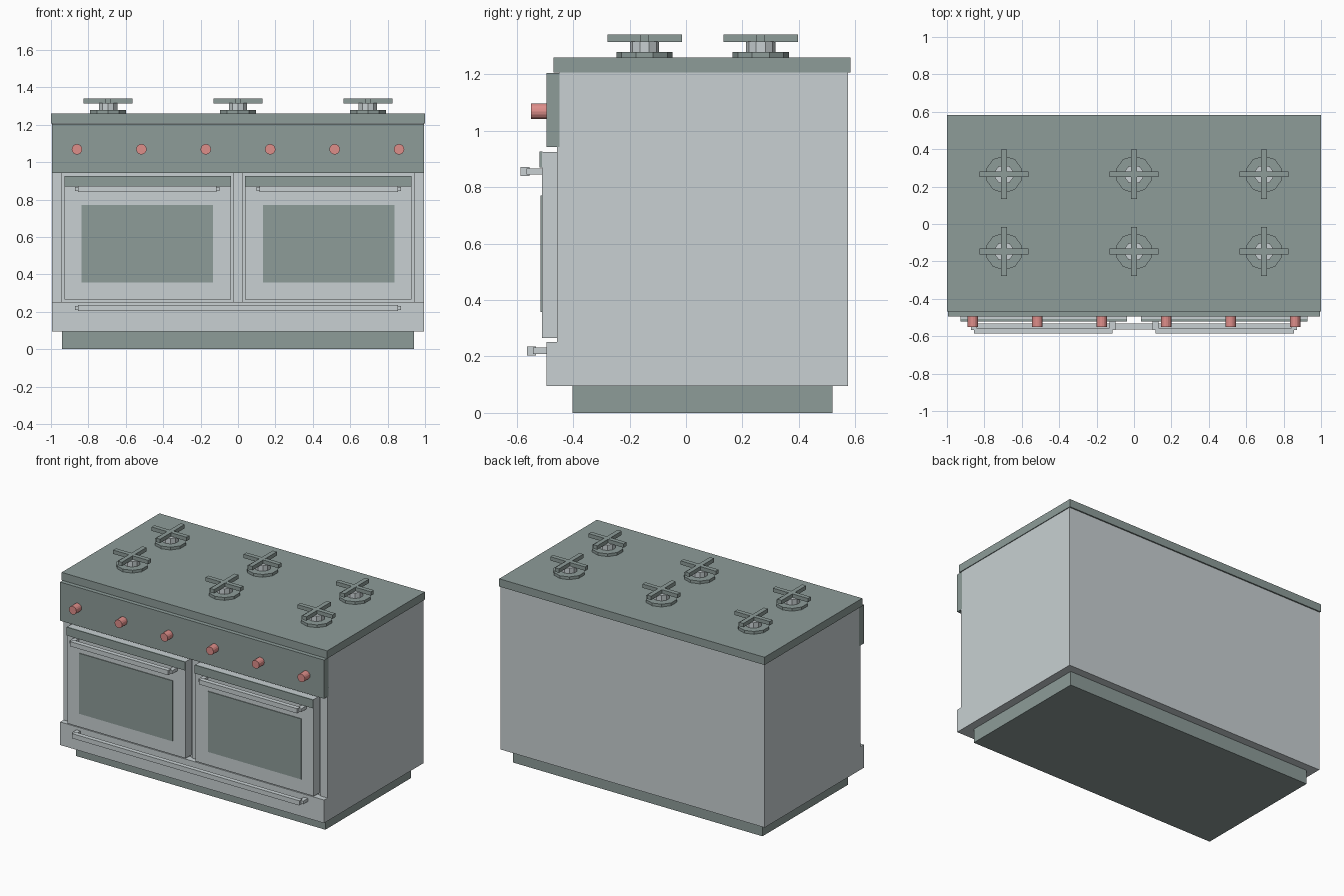
import bpy, bmesh, math
from mathutils import Matrix

if "Cube" in bpy.data.objects:
    bpy.data.objects.remove(bpy.data.objects["Cube"])


def material(name, rgb):
    # sRGB 0-255 to linear
    lin = [((c / 255 + 0.055) / 1.055) ** 2.4 for c in rgb]
    m = bpy.data.materials.new(name)
    m.diffuse_color = (*lin, 1)
    m.use_nodes = True
    m.node_tree.nodes["Principled BSDF"].inputs["Base Color"].default_value = m.diffuse_color
    return m


LIGHT = material("light_steel", (200, 208, 210))
DARK = material("dark_enamel", (141, 156, 153))
RED = material("knob_red", (222, 142, 138))


def finish(name, bm, mat):
    bmesh.ops.recalc_face_normals(bm, faces=bm.faces)
    mesh = bpy.data.meshes.new(name)
    bm.to_mesh(mesh)
    bm.free()
    mesh.materials.append(mat)
    ob = bpy.data.objects.new(name, mesh)
    bpy.context.collection.objects.link(ob)
    return ob


def add_box(bm, x, y, z):
    size = Matrix.Diagonal((x[1] - x[0], y[1] - y[0], z[1] - z[0], 1))
    mid = Matrix.Translation((sum(x) / 2, sum(y) / 2, sum(z) / 2))
    bmesh.ops.create_cube(bm, size=1, matrix=mid @ size)


def box(name, x, y, z, mat):
    bm = bmesh.new()
    add_box(bm, x, y, z)
    return finish(name, bm, mat)


def cylinder(name, centre, r, depth, sides, mat, rot=Matrix()):
    bm = bmesh.new()
    bmesh.ops.create_cone(bm, cap_ends=True, segments=sides, radius1=r, radius2=r,
                          depth=depth, matrix=Matrix.Translation(centre) @ rot)
    return finish(name, bm, mat)


def handle(name, x0, x1, y_front, y_back, z):
    # bar with a slimmer post at each end, posts standing slightly proud
    bm = bmesh.new()
    add_box(bm, (x0 + 0.016, x1 - 0.016), (y_front, y_front + 0.031), (z - 0.016, z + 0.016))
    for a, b in ((x0, x0 + 0.03), (x1 - 0.03, x1)):
        add_box(bm, (a, b), (y_front + 0.02, y_back), (z - 0.011, z + 0.011))
    return finish(name, bm, LIGHT)


# Main carcass
box("plinth", (-0.94, 0.94), (-0.402, 0.519), (0, 0.095), DARK)
box("body", (-0.995, 0.995), (-0.448, 0.574), (0.095, 1.208), LIGHT)
box("cooktop", (-1, 1), (-0.469, 0.583), (1.207, 1.26), DARK)
box("control_panel", (-0.995, 0.995), (-0.494, -0.44), (0.942, 1.205), DARK)
box("drawer_front", (-0.995, 0.995), (-0.494, -0.44), (0.095, 0.252), LIGHT)
handle("drawer_handle", -0.872, 0.872, -0.563, -0.49, 0.22)

# Face frame around the doors
box("left_stile", (-0.995, -0.942), (-0.458, -0.44), (0.252, 0.942), LIGHT)
box("right_stile", (0.942, 0.995), (-0.458, -0.44), (0.252, 0.942), LIGHT)
box("middle_stile", (-0.025, 0.025), (-0.458, -0.44), (0.252, 0.942), LIGHT)

# Oven doors, mirrored left and right
for side, s in (("left", -1), ("right", 1)):
    def span(a, b):
        return tuple(sorted((s * a, s * b)))
    box(side + "_door", span(0.037, 0.928), (-0.51, -0.445), (0.266, 0.925), LIGHT)
    box(side + "_door_trim", span(0.037, 0.928), (-0.52, -0.509), (0.869, 0.926), DARK)
    box(side + "_door_window", span(0.134, 0.836), (-0.515, -0.509), (0.358, 0.77), DARK)
    handle(side + "_door_handle", *span(0.1, 0.872), -0.586, -0.505, 0.856)

# Control knobs
for i in range(6):
    cylinder(f"knob_{i + 1}", (-0.861 + i * 0.3444, -0.521, 1.069), 0.028, 0.058, 16, RED,
             Matrix.Rotation(math.pi / 2, 4, 'X'))

# Burners: ring, cap and crossed pan support
n = 0
for x in (-0.695, 0, 0.695):
    for y in (-0.147, 0.265):
        n += 1
        cylinder(f"burner_ring_{n}", (x, y, 1.268), 0.1, 0.022, 10, DARK)
        cylinder(f"burner_cap_{n}", (x, y, 1.296), 0.052, 0.04, 10, LIGHT)
        bm = bmesh.new()
        add_box(bm, (x - 0.132, x + 0.132), (y - 0.015, y + 0.015), (1.315, 1.341))
        add_box(bm, (x - 0.015, x + 0.015), (y - 0.132, y + 0.132), (1.315, 1.3415))
        finish(f"pan_support_{n}", bm, DARK)
